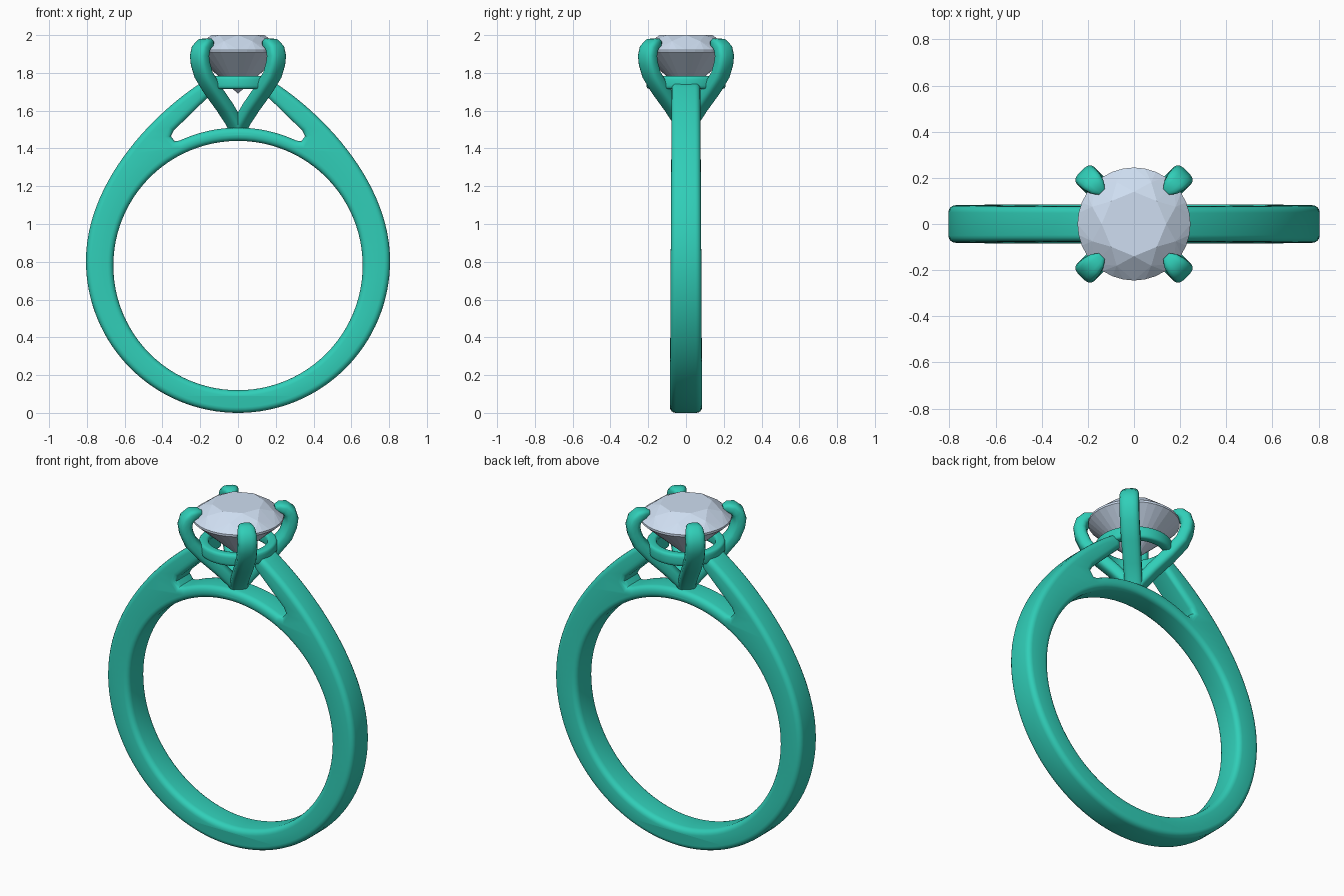
import bpy, bmesh, math
from mathutils import Matrix, Vector

if "Cube" in bpy.data.objects:
    bpy.data.objects.remove(bpy.data.objects["Cube"])


def material(name, rgb):
    m = bpy.data.materials.new(name)
    m.diffuse_color = (*rgb, 1)
    m.use_nodes = True
    m.node_tree.nodes["Principled BSDF"].inputs["Base Color"].default_value = m.diffuse_color
    return m


METAL = material("green_metal", (0.03, 0.62, 0.48))
STONE = material("pale_stone", (0.62, 0.73, 0.88))


def finish(obj, mat, angle=None):
    obj.data.materials.clear()
    obj.data.materials.append(mat)
    bpy.ops.object.select_all(action='DESELECT')
    obj.select_set(True)
    bpy.context.view_layer.objects.active = obj
    if angle:
        bpy.ops.object.shade_smooth_by_angle(angle=math.radians(angle))


def add(name, bm, mat, angle=None):
    bmesh.ops.recalc_face_normals(bm, faces=bm.faces)
    me = bpy.data.meshes.new(name)
    bm.to_mesh(me)
    bm.free()
    obj = bpy.data.objects.new(name, me)
    bpy.context.collection.objects.link(obj)
    finish(obj, mat, angle)
    return obj


def loft(rings, closed=False):
    bm = bmesh.new()
    vs = [[bm.verts.new(p) for p in r] for r in rings]
    n = len(vs[0])
    for i in range(len(vs) if closed else len(vs) - 1):
        a, b = vs[i], vs[(i + 1) % len(vs)]
        for j in range(n):
            k = (j + 1) % n
            bm.faces.new((a[j], a[k], b[k], b[j]))
    if not closed:
        bm.faces.new(vs[0])
        bm.faces.new(vs[-1])
    return bm


def bezier(p0, p1, p2, p3, n):
    p = [Vector(q) for q in (p0, p1, p2, p3)]
    return [(1-t)**3*p[0] + 3*t*(1-t)**2*p[1] + 3*t*t*(1-t)*p[2] + t**3*p[3]
            for t in (i / n for i in range(n + 1))]


def arc(r, cz, a0, a1, n):
    return [Vector((r*math.cos(a), cz + r*math.sin(a)))
            for a in (math.radians(a0 + (a1 - a0)*i/n) for i in range(n + 1))]


def superellipse(a, b, n, power=0.65):
    out = []
    for i in range(n):
        t = 2*math.pi*(i + 0.5)/n
        c, s = math.cos(t), math.sin(t)
        out.append((math.copysign(abs(c)**power, c)*a, math.copysign(abs(s)**power, s)*b))
    return out


# Band: half outline from the bottom, up the shoulder, back along the bridge
half = arc(0.805, 0.805, -90, 0, 32)[:-1]
half += bezier((0.805, 0.805), (0.805, 1.2), (0.48, 1.56), (0.2, 1.745), 24)
half += [Vector(p) for p in ((0.15, 1.76), (0.15, 1.68), (0.34, 1.495), (0.355, 1.465), (0.335, 1.438))]
half += arc(0.73, 0.78, 65, 90, 12)
outline = half + [Vector((-p.x, p.y)) for p in reversed(half[1:-1])]
hole = arc(0.66, 0.78, 0, 360, 96)[:-1]
cu = bpy.data.curves.new("band", 'CURVE')
cu.dimensions, cu.fill_mode = '2D', 'BOTH'
cu.extrude, cu.bevel_depth, cu.bevel_resolution, cu.offset = 0.05, 0.03, 3, -0.03
for pts in (outline, hole):
    sp = cu.splines.new('POLY')
    sp.points.add(len(pts) - 1)
    for q, p in zip(sp.points, pts):
        q.co = (p.x, p.y, 0, 1)
    sp.use_cyclic_u = True
band = bpy.data.objects.new("band", cu)
bpy.context.collection.objects.link(band)
finish(band, METAL)
bpy.ops.object.convert(target='MESH')
band = bpy.context.object
band.data.transform(Matrix.Rotation(math.pi/2, 4, 'X'))
bm = bmesh.new()
bm.from_mesh(band.data)
bmesh.ops.remove_doubles(bm, verts=bm.verts, dist=0.0005)
for v in bm.verts:                      # slight taper toward the head
    v.co.y *= 1.07 - 0.07*v.co.z
bm.to_mesh(band.data)
bm.free()
finish(band, METAL, 40)

# Gallery ring under the stone
sec = superellipse(0.027, 0.035, 16, 0.5)
add("gallery_ring", loft([[((0.183 + u)*math.cos(a), (0.183 + u)*math.sin(a), 1.75 + w)
                           for u, w in sec]
                          for a in (2*math.pi*i/64 for i in range(64))], closed=True), METAL, 40)

# Four claws: radius, height, half thickness, half width
path = [(0.01, 1.50, .03, .045), (0.03, 1.54, .034, .048), (0.10, 1.62, .036, .05),
        (0.19, 1.71, .037, .052), (0.258, 1.79, .037, .053), (0.282, 1.85, .037, .053),
        (0.288, 1.89, .037, .053), (0.278, 1.928, .036, .052), (0.252, 1.952, .032, .048),
        (0.222, 1.957, .026, .038), (0.200, 1.953, .016, .02)]
for k in range(4):
    d = math.radians(45 + 90*k)
    out, side = Vector((math.cos(d), math.sin(d), 0)), Vector((-math.sin(d), math.cos(d), 0))
    rings = []
    for i, (r, z, t, w) in enumerate(path):
        a, b = path[max(i - 1, 0)], path[min(i + 1, len(path) - 1)]
        tan = (out*(b[0] - a[0]) + Vector((0, 0, b[1] - a[1]))).normalized()
        nrm = side.cross(tan)
        c = out*r + Vector((0, 0, z))
        rings.append([c + nrm*u + side*v for u, v in superellipse(t, w, 16)])
    add(f"claw_{k + 1}", loft(rings), METAL, 45)

# Round brilliant stone: hull of table, crown, girdle, pavilion and point
bm = bmesh.new()
for r, z, n, off in ((0.14, 2.0, 8, 0), (0.196, 1.968, 8, 0.5), (0.245, 1.922, 32, 0),
                     (0.245, 1.91, 32, 0), (0.075, 1.757, 8, 0.5), (0, 1.69, 1, 0)):
    for i in range(n):
        a = 2*math.pi*(i + off)/n
        bm.verts.new((r*math.cos(a), r*math.sin(a), z))
bmesh.ops.convex_hull(bm, input=bm.verts)
bmesh.ops.dissolve_limit(bm, angle_limit=math.radians(1), verts=bm.verts, edges=bm.edges)
add("stone", bm, STONE)
